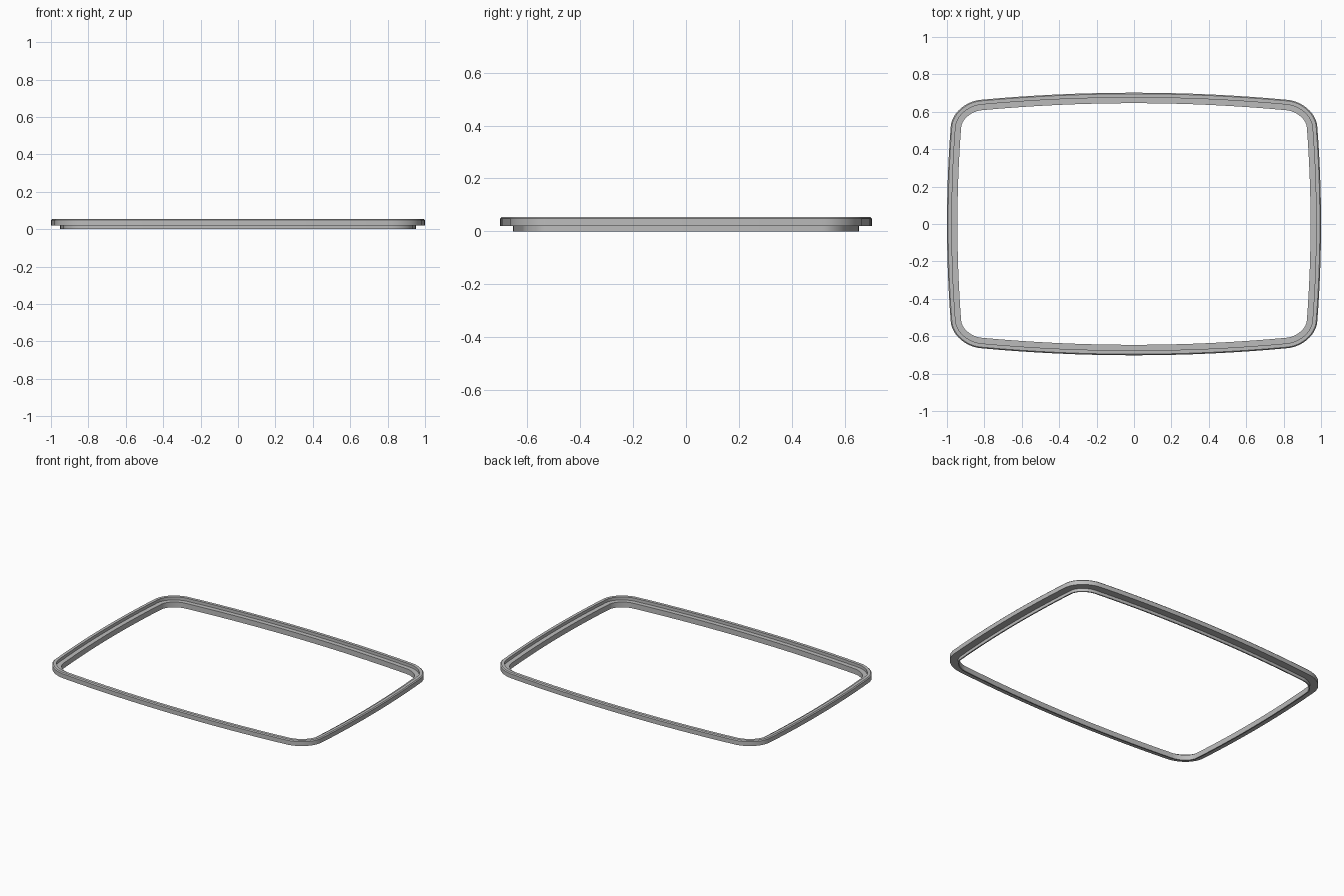
import bpy, bmesh, math
from mathutils import Vector

cube = bpy.data.objects.get("Cube")
if cube:
    bpy.data.objects.remove(cube)

HALF_X, HALF_Y = 1.0, 0.702        # bowed sides at their middles
CORNER_X, CORNER_Y = 0.82, 0.52    # where the rounded corners begin
BOW_X, BOW_Y = 0.02, 0.038         # how far each side falls by the corner


def quarter_outline(side_steps=8, corner_steps=12):
    """Outline from the middle of the left side to the middle of the back."""
    pts = []
    for i in range(side_steps):
        t = i / side_steps
        pts.append(Vector((HALF_X - BOW_X * t * t, CORNER_Y * t)))
    # rounded corner blending tangentially into both bowed sides
    a = Vector((HALF_X - BOW_X, CORNER_Y))
    d = Vector((CORNER_X, HALF_Y - BOW_Y))
    ta = Vector((-2 * BOW_X / CORNER_Y, 1)).normalized()
    td = Vector((1, -2 * BOW_Y / CORNER_X)).normalized()
    reach = 0.55 * 0.14
    b, c = a + ta * reach, d + td * reach
    for i in range(corner_steps):
        t = i / corner_steps
        s = 1 - t
        pts.append(a * s**3 + b * 3 * s * s * t + c * 3 * s * t * t + d * t**3)
    for i in range(side_steps + 1):
        t = 1 - i / side_steps
        pts.append(Vector((CORNER_X * t, HALF_Y - BOW_Y * t * t)))
    return pts


def full_outline():
    q = quarter_outline()
    half = q + [Vector((-p.x, p.y)) for p in reversed(q[:-1])]
    return half + [Vector((p.x, -p.y)) for p in reversed(half[1:-1])]


def sweep(name, outline, section, mat):
    """Sweep a closed (inset, height) section around the closed outline."""
    bm = bmesh.new()
    n, m = len(outline), len(section)
    rings = []
    for i, p in enumerate(outline):
        tangent = (outline[(i + 1) % n] - outline[i - 1]).normalized()
        inward = Vector((-tangent.y, tangent.x))
        rings.append([bm.verts.new((*(p + inward * inset), z)) for inset, z in section])
    for i in range(n):
        r, s = rings[i], rings[(i + 1) % n]
        for j in range(m):
            k = (j + 1) % m
            bm.faces.new((r[j], s[j], s[k], r[k]))
    bmesh.ops.recalc_face_normals(bm, faces=bm.faces)
    mesh = bpy.data.meshes.new(name)
    bm.to_mesh(mesh)
    bm.free()
    mesh.materials.append(mat)
    obj = bpy.data.objects.new(name, mesh)
    bpy.context.collection.objects.link(obj)
    bpy.ops.object.select_all(action='DESELECT')
    obj.select_set(True)
    bpy.context.view_layer.objects.active = obj
    bpy.ops.object.shade_smooth_by_angle(angle=math.radians(25))
    return obj


grey = bpy.data.materials.new("plain grey")
grey.use_nodes = True
colour = (0.5, 0.5, 0.5, 1)
grey.diffuse_color = colour
grey.node_tree.nodes["Principled BSDF"].inputs["Base Color"].default_value = colour

# Stepped section: outer flange, raised rim, inner ledge and thin lower lip
section = [
    (0.0, 0.02), (0.0, 0.049), (0.006, 0.055),   # outer wall and chamfer
    (0.026, 0.055), (0.026, 0.035),              # rim top and step
    (0.056, 0.035), (0.056, 0.0),                # ledge and inner wall
    (0.048, 0.0), (0.048, 0.02),                 # lower lip
]
sweep("rim_frame", full_outline(), section, grey)
